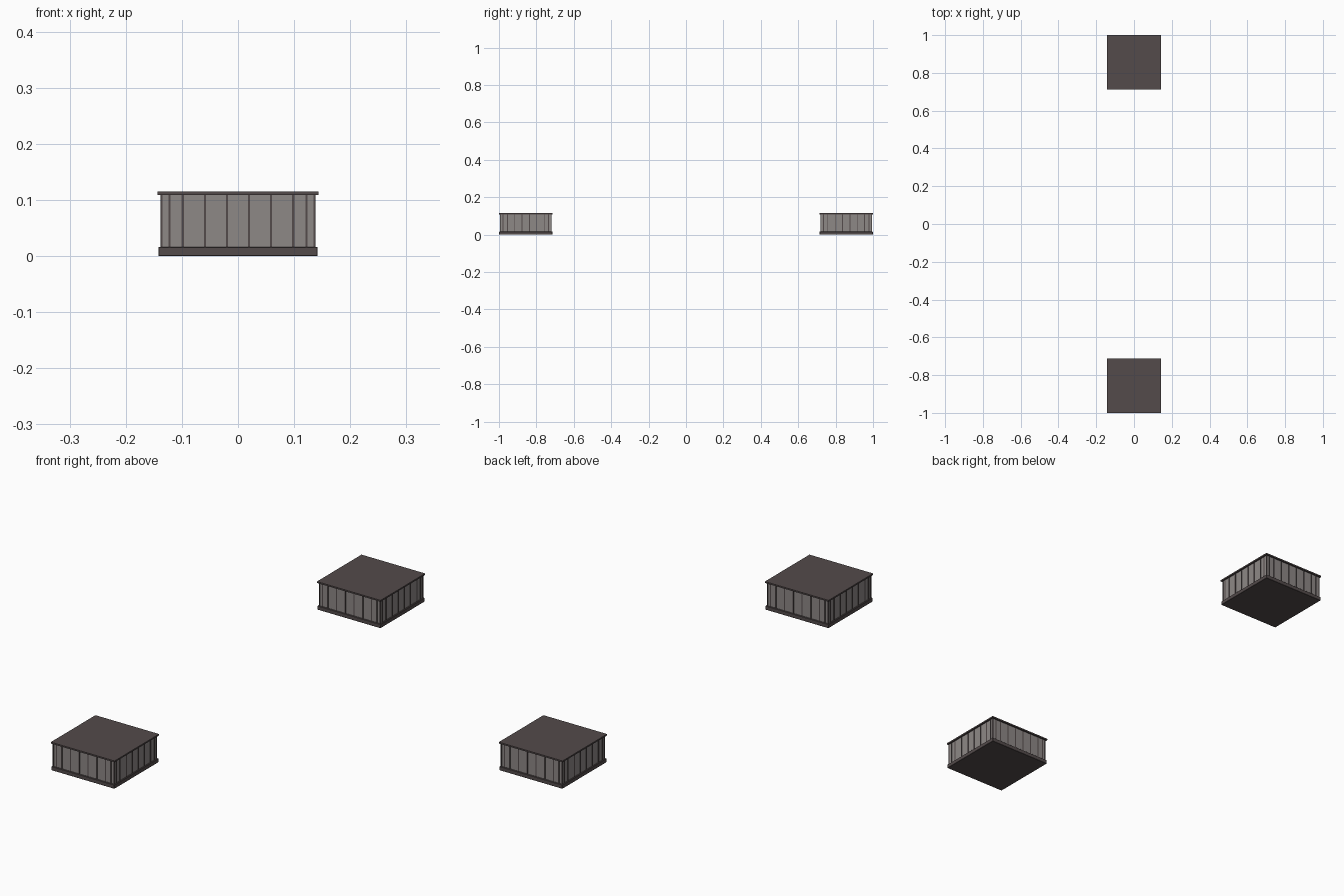
import bpy, bmesh
from mathutils import Matrix, Vector

if "Cube" in bpy.data.objects:
    bpy.data.objects.remove(bpy.data.objects["Cube"])


def material(name, rgb):
    m = bpy.data.materials.new(name)
    m.diffuse_color = (*rgb, 1)
    m.use_nodes = True
    m.node_tree.nodes["Principled BSDF"].inputs["Base Color"].default_value = m.diffuse_color
    return m


FRAME = material("dark brown grey frame", (0.087, 0.070, 0.070))
PANEL = material("warm grey panel", (0.27, 0.246, 0.24))

CENTRE_Y = 0.8565
Z_BASE, Z_ROOF, Z_TOP = 0.016, 0.109, 0.115
WALL = 0.1365


def add_box(bm, centre, size):
    mat = Matrix.Translation(Vector(centre)) @ Matrix.Diagonal((*size, 1))
    bmesh.ops.create_cube(bm, size=1, matrix=mat)


def finish(bm, name, y, mat):
    me = bpy.data.meshes.new(name)
    bm.to_mesh(me)
    bm.free()
    me.materials.append(mat)
    ob = bpy.data.objects.new(name, me)
    ob.location.y = y
    bpy.context.collection.objects.link(ob)
    return ob


def slab(name, y, half, z0, z1, mat):
    bm = bmesh.new()
    add_box(bm, (0, 0, (z0 + z1) / 2), (2 * half, 2 * half, z1 - z0))
    return finish(bm, name, y, mat)


def posts(name, y):
    bm = bmesh.new()
    h, zc = Z_ROOF - Z_BASE, (Z_ROOF + Z_BASE) / 2
    # Evenly spaced mullions plus one extra near each corner
    for s in (-1, 1):
        for x in (0.0197, 0.059, 0.0985, 0.122):
            for side in (-1, 1):
                add_box(bm, (s * x, side * WALL, zc), (0.004, 0.004, h))
                add_box(bm, (side * WALL, s * x, zc), (0.004, 0.004, h))
        # Corner posts
        for side in (-1, 1):
            add_box(bm, (s * WALL, side * WALL, zc), (0.004, 0.004, h))
    return finish(bm, name, y, FRAME)


for label, y in (("front", -CENTRE_Y), ("back", CENTRE_Y)):
    # Plinth with slightly softened edges
    base = slab(label + "_base", y, 0.142, 0, Z_BASE, FRAME)
    bev = base.modifiers.new("edge", "BEVEL")
    bev.width, bev.segments = 0.001, 1
    # Wall panels, mullions and flat roof
    slab(label + "_wall_panels", y, WALL, Z_BASE, Z_ROOF, PANEL)
    posts(label + "_mullions", y)
    slab(label + "_roof", y, 0.1435, Z_ROOF, Z_TOP, FRAME)
